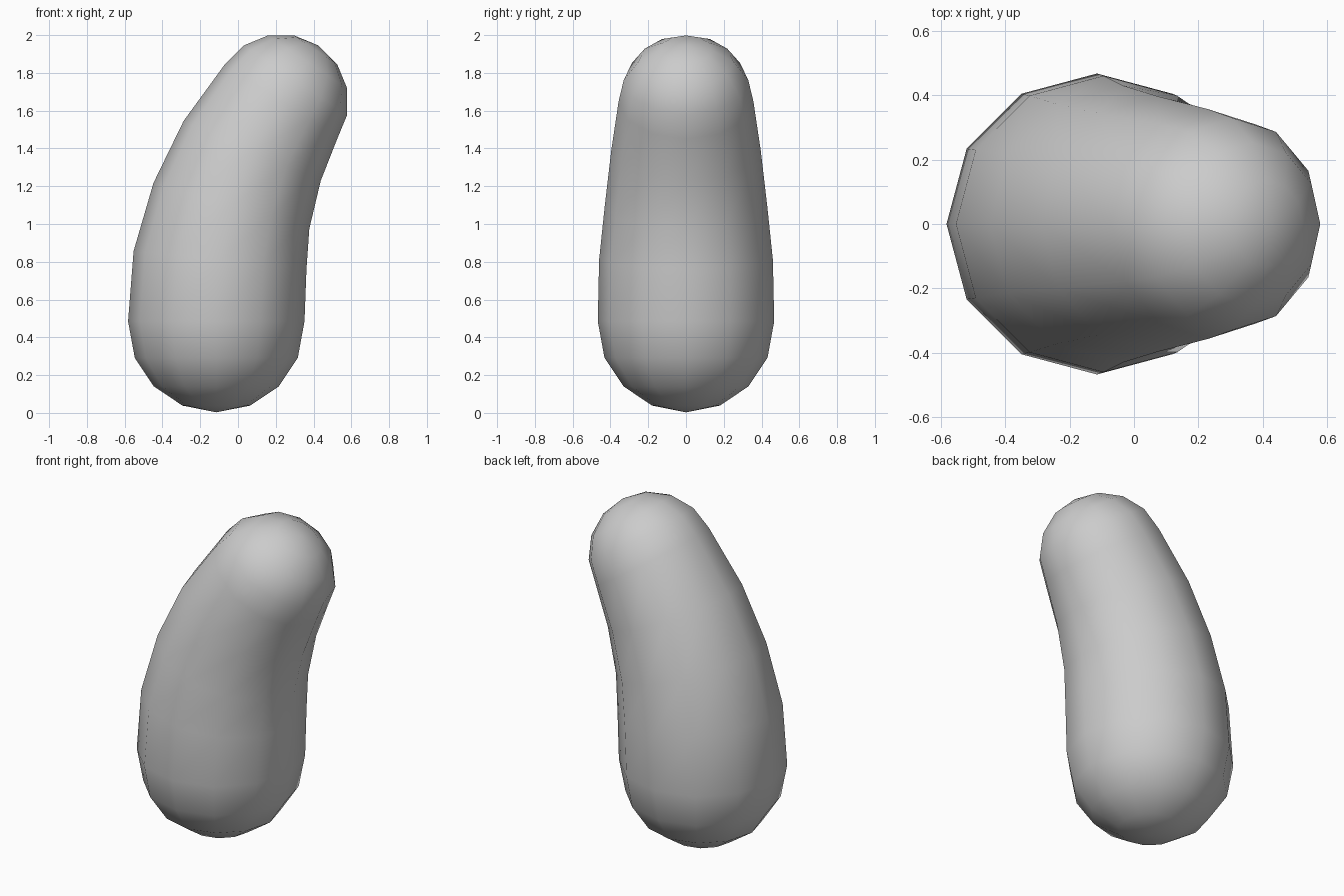
import bpy, bmesh
from math import sin, cos, pi, radians

if "Cube" in bpy.data.objects:
    bpy.data.objects.remove(bpy.data.objects["Cube"])

SIDES = 12

# Rings along the bent spine: centre x, centre z, radius, tilt towards +x (degrees)
rings = []
BASE = (-0.115, 0.470, 0.467, 0.0)
TIP = (0.228, 1.648, 0.357, 33.75)


def cap_rings(cap, sign):
    """Three rings of a hemisphere, listed from the equator to the pole."""
    x, z, r, tilt = cap
    t = radians(tilt)
    out = []
    for i in (1, 2, 3):
        a = i * pi / 8
        h = sign * r * sin(a)
        out.append((x + h * sin(t), z + h * cos(t), r * cos(a), tilt))
    return out


def pole(cap, sign):
    x, z, r, tilt = cap
    t = radians(tilt)
    return (x + sign * r * sin(t), 0, z + sign * r * cos(t))


rings += cap_rings(BASE, -1)[::-1]
rings += [
    (-0.115, 0.485, 0.467, 0.0),
    (-0.095, 0.810, 0.460, 5.9),
    (-0.035, 1.096, 0.430, 16.4),
    (0.075, 1.387, 0.396, 23.6),
    TIP,
]
rings += cap_rings(TIP, 1)

# Skin the rings into a bent capsule
bm = bmesh.new()
loops = []
for x, z, r, tilt in rings:
    t = radians(tilt)
    loop = []
    for k in range(SIDES):
        a = 2 * pi * k / SIDES
        loop.append(bm.verts.new((x + r * cos(a) * cos(t), r * sin(a),
                                  z - r * cos(a) * sin(t))))
    loops.append(loop)
bottom = bm.verts.new(pole(BASE, -1))
top = bm.verts.new(pole(TIP, 1))
for k in range(SIDES):
    n = (k + 1) % SIDES
    for lo, hi in zip(loops, loops[1:]):
        bm.faces.new((lo[k], lo[n], hi[n], hi[k]))
    bm.faces.new((bottom, loops[0][n], loops[0][k]))
    bm.faces.new((top, loops[-1][k], loops[-1][n]))
for f in bm.faces:
    f.smooth = True
bmesh.ops.recalc_face_normals(bm, faces=bm.faces)

mesh = bpy.data.meshes.new("bent_capsule")
bm.to_mesh(mesh)
bm.free()
body = bpy.data.objects.new("bent_capsule", mesh)
bpy.context.collection.objects.link(body)
